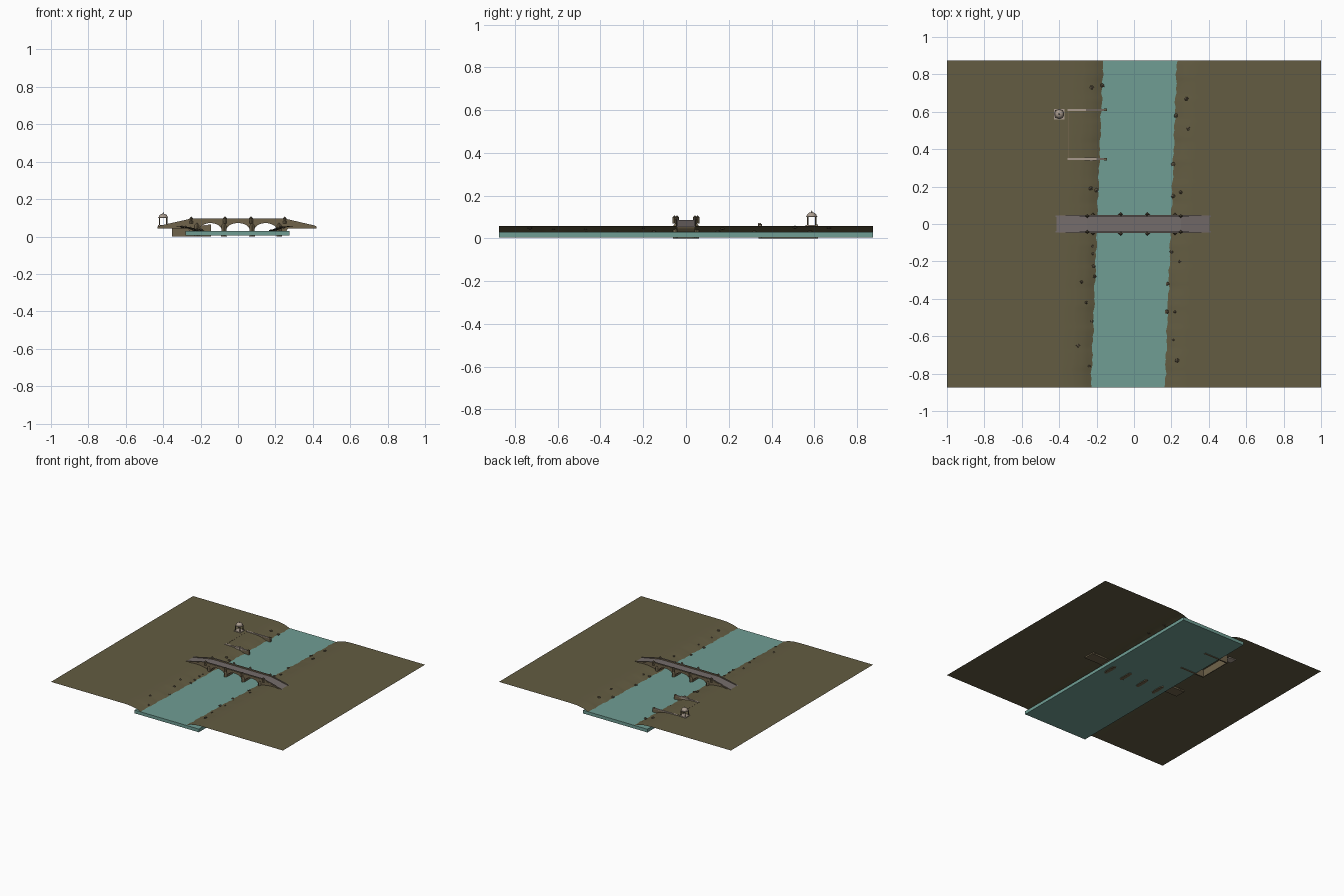
import bpy, bmesh, math, random
from mathutils import Matrix, Vector

random.seed(4)
cube = bpy.data.objects.get("Cube")
if cube:
    bpy.data.objects.remove(cube)


def material(name, rgb):
    m = bpy.data.materials.new(name)
    m.use_nodes = True
    m.diffuse_color = (*rgb, 1)
    m.node_tree.nodes["Principled BSDF"].inputs["Base Color"].default_value = (*rgb, 1)
    return m


EARTH = material("earth", (.125, .107, .054))
WATER = material("water", (.16, .34, .295))
STONE = material("bridge_stone", (.16, .125, .07))
PAVING = material("paving_grey", (.175, .15, .145))
PALE = material("pale_stone", (.40, .33, .27))
ROCK = material("dark_rock", (.10, .08, .05))


def finish(name, bm, *mats):
    mesh = bpy.data.meshes.new(name)
    bm.to_mesh(mesh)
    bm.free()
    for m in mats:
        mesh.materials.append(m)
    ob = bpy.data.objects.new(name, mesh)
    bpy.context.collection.objects.link(ob)
    return ob


def box(name, low, high, mat):
    bm = bmesh.new()
    low, high = Vector(low), Vector(high)
    bmesh.ops.create_cube(bm, size=1, matrix=Matrix.Translation((low + high) / 2)
                          @ Matrix.Diagonal((*(high - low), 1)))
    return finish(name, bm, mat)


def cone(name, at, r1, r2, height, sides, mat, stretch=(1, 1)):
    bm = bmesh.new()
    place = Matrix.Translation(Vector(at) + Vector((0, 0, height / 2)))
    bmesh.ops.create_cone(bm, cap_ends=True, segments=sides, radius1=r1, radius2=r2,
                          depth=height, matrix=place @ Matrix.Diagonal((*stretch, 1, 1)))
    return finish(name, bm, mat)


def extrude_profile(name, points, y0, y1, *mats):
    """Prism from an outline in the xz plane; upward faces take the last material."""
    bm = bmesh.new()
    face = bm.faces.new([bm.verts.new((x, y0, z)) for x, z in points])
    moved = bmesh.ops.extrude_face_region(bm, geom=[face])["geom"]
    bmesh.ops.translate(bm, vec=(0, y1 - y0, 0),
                        verts=[v for v in moved if isinstance(v, bmesh.types.BMVert)])
    bmesh.ops.recalc_face_normals(bm, faces=bm.faces)
    for f in bm.faces:
        if f.normal.z > .5:
            f.material_index = len(mats) - 1
    bmesh.ops.triangulate(bm, faces=[f for f in bm.faces if len(f.verts) > 4])
    return finish(name, bm, *mats)


# Ground sheet with the river channel
def lerp_profile(d, profile):
    for (a, za), (b, zb) in zip(profile, profile[1:]):
        if d <= b:
            return za + (zb - za) * max(0, d - a) / (b - a)
    return profile[-1][1]


BANK = [(0, .014), (.16, .014), (.197, .03), (.24, .046), (.29, .055), (.34, .057)]


def ground_height(x, y):
    wobble = .003 * math.sin(y * 41) + .003 * math.sin(y * 97 + x)
    return lerp_profile(abs(x - .037 * y) + wobble, BANK)


COLS, ROWS = 120, 70
bm = bmesh.new()
bmesh.ops.create_grid(bm, x_segments=COLS, y_segments=ROWS, size=1,
                      matrix=Matrix.Diagonal((1, .875, 1, 1)))
for v in bm.verts:
    v.co.z = ground_height(v.co.x, v.co.y)
ground = finish("ground", bm, EARTH)
ground.data.shade_smooth()

# River slab
box("river", (-.28, -.875, .005), (.275, .875, .03), WATER)

# Bridge body: sloped top, three arches between the piers
PIERS = (-.22, -.075, .075, .22)
ROAD = [(-.43, .054), (-.25, .086), (.25, .086), (.42, .054)]
outline = [(-.43, .044), (-.27, .044), (-.235, .004)]
for left, right in zip(PIERS, PIERS[1:]):
    half = (right - left) / 2 - .013
    mid = (left + right) / 2
    outline.append((mid - half, .004))
    for i in range(13):
        a = math.pi * (1 - i / 12)
        outline.append((mid + half * math.cos(a), .035 + .037 * math.sin(a)))
    outline.append((mid + half, .004))
outline += [(.235, .004), (.27, .044), (.42, .044)]
extrude_profile("bridge_body", outline + ROAD[::-1], -.042, .042, STONE, PAVING)

# Parapets, piers and pointed posts on both sides
for side, label in ((-1, "front"), (1, "back")):
    top = [(-.41, .060), (-.25, .096), (.25, .096), (.405, .060)]
    extrude_profile("parapet_" + label, ROAD + top[::-1],
                    side * .037, side * .045, STONE, PAVING)
    base = [(x, z - .005) for x, z in top]
    extrude_profile("string_course_" + label, [(x, z - .012) for x, z in top] + base[::-1],
                    side * .042, side * .047, STONE)
    for x in (-.25, -.07, .07, .25):
        y = side * (.053 if abs(x) < .1 else .042)
        cone("post_" + label, (x, y, .07), .009, .009, .027, 4, STONE)
        cone("post_cap_" + label, (x, y, .097), .011, 0, .011, 4, ROCK)
for x in PIERS:
    cone("pier", (x, 0, 0), .016, .014, .058, 6, STONE, (1, 3.5))
    for side in (-1, 1):
        cone("cutwater", (x, side * .047, 0), .015, .012, .06, 4, STONE)
        cone("cutwater_cap", (x, side * .047, .06), .012, 0, .014, 4, STONE)

# Landing enclosure cut into the bank
box("landing_back_wall", (-.353, .345, 0), (-.347, .615, .058), STONE)
for y in (.347, .61):
    box("landing_wall", (-.353, y - .005, 0), (-.15, y + .005, .055), STONE)
    box("landing_coping", (-.355, y - .006, .055), (-.145, y + .006, .061), PALE)
    box("landing_end_post", (-.16, y - .007, 0), (-.145, y + .007, .064), STONE)
box("landing_block", (-.265, .339, .05), (-.2, .355, .066), PALE)
box("landing_post", (-.235, .336, .05), (-.222, .352, .072), PALE)

# Domed kiosk
KX, KY = -.4, .588
box("kiosk_base", (KX - .028, KY - .028, .05), (KX + .028, KY + .028, .062), PALE)
for sx in (-1, 1):
    for sy in (-1, 1):
        cone("kiosk_column", (KX + sx * .019, KY + sy * .019, .062), .003, .003, .038, 8, STONE)
cone("kiosk_cornice", (KX, KY, .099), .027, .027, .004, 16, PALE)
bm = bmesh.new()
bmesh.ops.create_uvsphere(bm, u_segments=16, v_segments=10, radius=.024)
bmesh.ops.bisect_plane(bm, geom=bm.verts[:] + bm.edges[:] + bm.faces[:],
                       plane_co=(0, 0, 0), plane_no=(0, 0, -1), clear_outer=True)
dome = finish("kiosk_dome", bm, PALE)
dome.location = (KX, KY, .102)
dome.scale.z = .85
dome.data.shade_smooth()
cone("kiosk_finial", (KX, KY, .121), .004, 0, .01, 8, ROCK)

# Bank rocks
ROCKS = [(-.22, -.12), (-.22, -.16), (-.215, -.225), (-.21, -.28), (-.28, -.31),
         (-.255, -.42), (-.225, -.52), (-.3, -.65), (-.24, -.76), (-.23, .19),
         (-.2, .18), (-.225, .73), (-.17, .74), (.21, .32), (.25, .17), (.21, .15),
         (.225, .58), (.28, .67), (.29, .51), (.2, -.15), (.245, -.2), (.18, -.32),
         (.175, -.47), (.22, -.47), (.21, -.62), (.23, -.73)]
for x, y in ROCKS:
    bm = bmesh.new()
    bmesh.ops.create_icosphere(bm, subdivisions=1, radius=random.uniform(.007, .014))
    for v in bm.verts:
        v.co *= random.uniform(.8, 1.1)
        v.co.z *= .7
    rock = finish("bank_rock", bm, ROCK)
    rock.location = (x, y, max(.03, ground_height(x, y)))
    rock.rotation_euler.z = random.uniform(0, math.tau)
